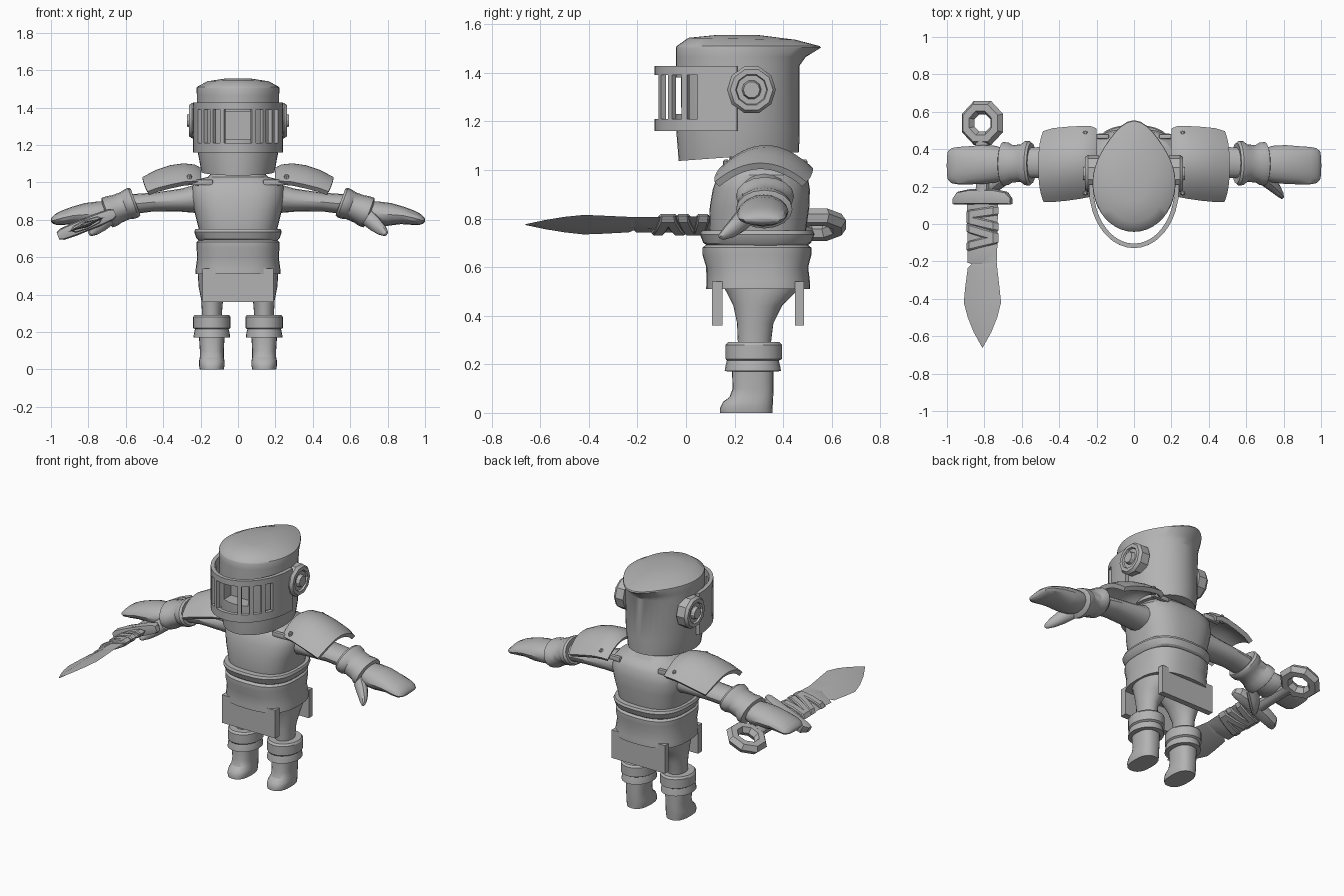
import bpy, bmesh, math
from mathutils import Vector as V

grey = bpy.data.materials.new("plain grey")
grey.diffuse_color = (0.45, 0.45, 0.45, 1)
parts = []


def add(name, bm, mirror=False, thick=0, bevel=0):
    bmesh.ops.recalc_face_normals(bm, faces=bm.faces)
    me = bpy.data.meshes.new(name)
    bm.to_mesh(me)
    bm.free()
    ob = bpy.data.objects.new(name, me)
    bpy.context.collection.objects.link(ob)
    me.materials.append(grey)
    if thick:
        m = ob.modifiers.new("thickness", 'SOLIDIFY')
        m.thickness, m.offset = thick, 0
    if bevel:
        m = ob.modifiers.new("bevel", 'BEVEL')
        m.width, m.segments = bevel, 2
    if mirror:
        m = ob.modifiers.new("mirror", 'MIRROR')
        m.use_clip = False
        m.use_mirror_merge = False
    parts.append(ob)
    return ob


def skin(name, rings, closed=True, caps=True, **kw):
    """Join rows of points into a surface."""
    bm = bmesh.new()
    rows = [[bm.verts.new(p) for p in r] for r in rings]
    n = len(rows[0])
    for a, b in zip(rows, rows[1:]):
        for i in range(n if closed else n - 1):
            j = (i + 1) % n
            bm.faces.new((a[i], a[j], b[j], b[i]))
    if caps:
        bm.faces.new(rows[0])
        bm.faces.new(rows[-1])
    return add(name, bm, **kw)


def ring(c, u, v, seg=24, p=1.0):
    """Superellipse around c spanned by u and v."""
    out = []
    for i in range(seg):
        t = 2 * math.pi * i / seg
        s, k = math.sin(t), math.cos(t)
        out.append(V(c) + V(u) * math.copysign(abs(k) ** p, k) + V(v) * math.copysign(abs(s) ** p, s))
    return out


def stack(name, secs, p=1.0, seg=24, **kw):
    """Vertical loft of (z, rx, ry, cx, cy)."""
    return skin(name, [ring((cx, cy, z), (rx, 0, 0), (0, ry, 0), seg, p) for z, rx, ry, cx, cy in secs], **kw)


def limb(name, secs, lean=0.0, seg=16, **kw):
    """Sideways loft of (x, y, z, ry, rz), sections leaning outwards at the top."""
    return skin(name, [ring((x, y, z), (0, ry, 0), (rz * math.sin(lean), 0, rz * math.cos(lean)), seg)
                       for x, y, z, ry, rz in secs], **kw)


def box(name, lo, hi, **kw):
    bm = bmesh.new()
    bmesh.ops.create_cube(bm, size=1)
    for v in bm.verts:
        v.co = V([lo[i] + (v.co[i] + .5) * (hi[i] - lo[i]) for i in range(3)])
    return add(name, bm, **kw)


# helmet: egg-shaped sections with a beak-like rear lip
def helm_ring(z, rx, y0, y1, tip, slope):
    pts = []
    for i in range(40):
        t = 2 * math.pi * i / 40
        c = math.cos(t)
        y = (y0 + y1) / 2 - (y1 - y0) / 2 * c + tip * max(0, -c) ** 5
        pts.append((rx * math.sin(t), y, z - slope * c))
    return pts


helmet = skin("helmet", [helm_ring(*s) for s in (
    (1.055, .195, -.03, .465, 0, .018), (1.16, .215, -.04, .468, 0, 0), (1.43, .22, -.042, .468, 0, 0),
    (1.465, .22, -.042, .468, .025, 0), (1.503, .222, -.042, .475, .08, 0), (1.51, .22, -.038, .475, .075, 0),
    (1.54, .165, .01, .42, .03, -.004), (1.555, .07, .12, .3, 0, 0))])
eye = box("eye_cutter", (-.085, -.2, 1.23), (.085, .05, 1.38))
parts.remove(eye)
eye.hide_render = True
m = helmet.modifiers.new("eye window", 'BOOLEAN')
m.object, m.operation = eye, 'DIFFERENCE'

# barred visor: curved band with openings left out
half = [0, 9, 18, 23, 28, 33, 38, 43, 48, 53, 58, 62, 67, 78, 92]
angles = [-a for a in half[:0:-1]] + half
heights = [1.16, 1.21, 1.39, 1.427]
bm = bmesh.new()
grid = [[bm.verts.new((.23 * math.sin(math.radians(a)), .2 - .317 * math.cos(math.radians(a)), z))
         for a in angles] for z in heights]
for r in range(3):
    for i in range(len(angles) - 1):
        mid = abs(angles[i] + angles[i + 1]) / 2
        hole = r == 1 and any(a < mid < b for a, b in ((0, 18), (23, 33), (38, 48), (53, 62)))
        if not hole:
            bm.faces.new((grid[r][i], grid[r][i + 1], grid[r + 1][i + 1], grid[r + 1][i]))
add("visor", bm, thick=.024)

# visor hinges
limb("visor_hinge", [(x, .27, 1.33, r, r) for x, r in (
    (.19, .1), (.245, .1), (.262, .088), (.262, .066), (.25, .062), (.25, .04), (.272, .034), (.272, .012))],
    seg=10, mirror=True)

# torso, sash and belt
stack("torso", [(.68, .2, .19, 0, .295), (.76, .212, .2, 0, .295), (.85, .235, .205, 0, .303),
                (.92, .25, .2, 0, .31), (.98, .245, .185, 0, .315), (1.015, .215, .16, 0, .315),
                (1.03, .16, .13, 0, .31), (1.06, .13, .12, 0, .3)], p=.75, seg=32)
stack("waist_sash", [(.685, .205, .2, 0, .293), (.7, .222, .222, 0, .293), (.735, .234, .236, 0, .293),
                     (.75, .228, .23, 0, .293), (.752, .2, .19, 0, .293)], p=.75, seg=32)
stack("belt", [(.51, .228, .214, 0, .297), (.54, .226, .213, 0, .297), (.6, .218, .21, 0, .293),
               (.65, .222, .224, 0, .292), (.68, .222, .224, 0, .292), (.695, .205, .205, 0, .292)], p=.75, seg=32)

# skirt flaps
for name, y0, y1 in (("front_flap", .107, .15), ("back_flap", .448, .485)):
    box(name, (-.19, y0, .36), (.19, y1, .54))

# legs, knee cuffs and boots
stack("leg", [(.56, .11, .17, .105, .3), (.5, .105, .145, .11, .31), (.44, .085, .1, .125, .295),
              (.37, .058, .075, .138, .285), (.25, .05, .065, .14, .28)], mirror=True)
stack("knee_cuff", [(.17, .075, .09, .14, .275), (.172, .098, .116, .14, .275), (.19, .096, .113, .14, .275),
                    (.215, .09, .107, .14, .275), (.222, .1, .116, .14, .279), (.28, .1, .116, .14, .279),
                    (.292, .092, .105, .14, .279), (.292, .05, .06, .14, .279)], mirror=True)
stack("boot", [(0, .064, .107, .14, .248), (.02, .068, .108, .14, .248), (.045, .068, .103, .14, .255),
               (.065, .064, .09, .14, .269), (.1, .064, .084, .14, .276), (.2, .07, .086, .14, .274)],
      p=.8, mirror=True)

# arms, wrist cuffs, mittens and thumbs
limb("arm", [(.15, .32, .92, .1, .09), (.3, .325, .905, .09, .062), (.45, .33, .895, .085, .05),
             (.6, .325, .88, .08, .055)], mirror=True)
limb("wrist_cuff", [(.555, .325, .893, .07, .05), (.548, .325, .896, .11, .077), (.56, .325, .892, .12, .084),
                    (.585, .325, .882, .117, .082), (.605, .325, .875, .1, .076), (.65, .322, .857, .1, .078),
                    (.672, .322, .848, .114, .084), (.7, .322, .838, .116, .084), (.71, .322, .835, .09, .06)],
     lean=.35, mirror=True)
limb("mitten", [(.68, .32, .845, .08, .055), (.74, .32, .833, .098, .066), (.81, .318, .828, .104, .062),
                (.88, .314, .823, .102, .047), (.94, .312, .81, .1, .038), (.975, .312, .8, .094, .029),
                (.995, .312, .795, .076, .015), (1.0, .312, .794, .05, .006)], lean=.2, mirror=True)
limb("thumb", [(.69, .25, .815, .045, .045), (.735, .215, .775, .042, .04), (.77, .18, .745, .034, .03),
               (.79, .155, .728, .022, .018), (.797, .147, .722, .008, .008)], lean=.6, seg=12, mirror=True)

# shoulder plates: arched shells sloping outwards
rows = []
for x, top, hw, dz in ((.205, 1.065, .165, .075), (.235, 1.082, .18, .085), (.29, 1.088, .185, .095),
                       (.36, 1.078, .188, .1), (.43, 1.055, .188, .095), (.505, 1.016, .18, .075)):
    rows.append([(x - .025 * abs(k / 8) ** 3 * (x > .5), .322 + hw * k / 8 + .03 * (.36 - x) / .3,
                  top - dz * (k / 8) ** 2) for k in range(-8, 9)])
skin("shoulder_plate", rows, closed=False, caps=False, mirror=True, thick=.028)
for tag, y in (("front", .165), ("back", .488)):
    stack(tag + "_rivet", [(.99, .013, .013, .26, y), (1.035, .013, .013, .26, y), (1.042, .007, .007, .26, y)],
          seg=8, mirror=True)
for tag, y in (("front", .155), ("back", .455)):
    box(tag + "_strap", (.135, y, .985), (.25, y + .025, 1.015), mirror=True, bevel=.005)


# sword, built along y and rolled into the hand
def sword(ob):
    ob.location = (-.81, 0, .775)
    ob.rotation_euler = (0, math.radians(-22), 0)


def along(name, secs, seg, p=1.0):
    """Loft along the blade of (y, left x, right x, half thickness)."""
    sword(skin(name, [ring(((a + b) / 2, y, 0), ((b - a) / 2, 0, 0), (0, 0, t), seg, p) for y, a, b, t in secs]))


along("blade", [(.13, -.09, .09, .018), (-.13, -.085, .085, .016), (-.205, -.088, .082, .016),
                (-.215, -.062, .083, .015), (-.235, -.085, .085, .015), (-.34, -.1, .098, .015),
                (-.42, -.108, .107, .014), (-.5, -.085, .085, .012), (-.58, -.05, .05, .009),
                (-.66, -.002, .002, .002)], 4)
for k, (y, sl) in enumerate(((.06, .012), (.005, -.02), (-.045, -.025), (-.1, .02))):
    sword(skin("blade_wrap_%d" % (k + 1), [ring((0, y + d, 0), (w, sl, 0), (0, 0, t), 8, .8) for d, w, t in
                                          ((-.025, .085, .02), (-.018, .092, .026), (.018, .092, .026), (.025, .085, .02))]))
along("grip", [(.12, -.042, .042, .034), (.25, -.036, .036, .03), (.4, -.036, .036, .03), (.45, -.045, .045, .034)], 10)
sword(skin("guard", [ring((x, y, 0), (0, w, 0), (0, 0, t), 8, .6) for x, y, w, t in (
    (-.165, .122, .018, .02), (-.14, .138, .035, .032), (-.07, .145, .042, .036), (.07, .145, .042, .036),
    (.14, .138, .035, .032), (.165, .122, .018, .02))]))

# ring pommel with eight flat sides
rings = []
for i in range(9):
    a = math.pi / 4 * i + math.pi / 8
    d = V((math.cos(a), math.sin(a), 0))
    rings.append(ring(d * .089 + V((0, .54, 0)), d * .039, (0, 0, .036), 6))
sword(skin("ring_pommel", rings, caps=False))

# apply modifiers and shade
bpy.context.view_layer.update()
for ob in parts:
    bpy.ops.object.select_all(action='DESELECT')
    ob.select_set(True)
    bpy.context.view_layer.objects.active = ob
    bpy.ops.object.convert(target='MESH')
    bpy.ops.object.shade_smooth_by_angle(angle=math.radians(32))
bpy.data.objects.remove(eye)
